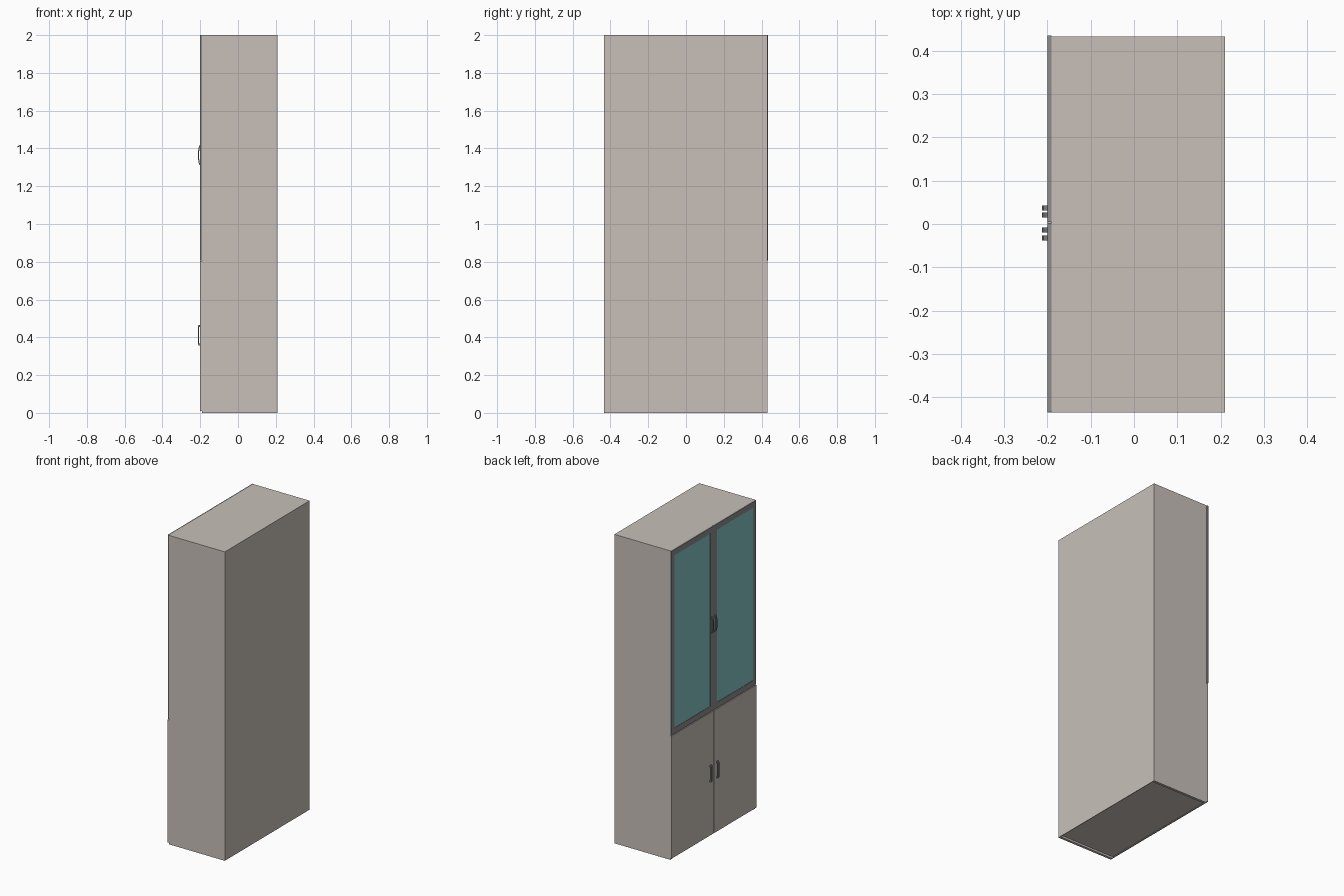
import bpy, math

if "Cube" in bpy.data.objects:
    bpy.data.objects.remove(bpy.data.objects["Cube"])


def mat(name, r, g, b):
    m = bpy.data.materials.new(name)
    m.diffuse_color = (r, g, b, 1)
    m.use_nodes = True
    m.node_tree.nodes["Principled BSDF"].inputs["Base Color"].default_value = m.diffuse_color
    return m


BEIGE = mat("warm_beige", 0.58, 0.53, 0.485)
GREY = mat("frame_grey", 0.27, 0.26, 0.26)
GLASS = mat("teal_glass", 0.225, 0.55, 0.55)
METAL = mat("handle_grey", 0.2, 0.21, 0.21)


def mesh_object(name, verts, faces, material):
    me = bpy.data.meshes.new(name)
    me.from_pydata(verts, [], faces)
    me.materials.append(material)
    ob = bpy.data.objects.new(name, me)
    bpy.context.collection.objects.link(ob)
    return ob


def box(name, x, y, z, material):
    v = [(a, b, c) for a in x for b in y for c in z]
    f = [(0, 1, 3, 2), (4, 6, 7, 5), (0, 4, 5, 1),
         (2, 3, 7, 6), (0, 2, 6, 4), (1, 5, 7, 3)]
    return mesh_object(name, v, f, material)


def strip(name, outer, inner, y0, y1, material):
    """Solid between two (x, z) paths, extruded along y."""
    n = len(outer)
    ring = outer + inner[::-1]
    m = len(ring)
    v = [(x, y, z) for y in (y0, y1) for x, z in ring]
    f = [(i, (i + 1) % m, m + (i + 1) % m, m + i) for i in range(m)]
    for i in range(n - 1):
        a, b, c, d = i, i + 1, m - 2 - i, m - 1 - i
        f += [(d, c, b, a), (m + a, m + b, m + c, m + d)]
    return mesh_object(name, v, f, material)


# Carcass panels; the doors face -x
W0, W1, T = -0.435, 0.432, 0.016
box("side_panel_right", (-0.19, 0.206), (W0, W0 + T), (0, 2), BEIGE)
box("side_panel_left", (-0.19, 0.206), (W1 - T, W1), (0, 2), BEIGE)
box("back_panel", (0.206, 0.21), (W0, W1), (0, 2), BEIGE)
for name, z in (("bottom_panel", 0.012), ("middle_shelf", 0.797), ("top_panel", 2 - T)):
    box(name, (-0.19, 0.206), (W0 + T, W1 - T), (z, z + T), BEIGE)

# Lower solid doors
for side, y in (("left", (0.002, W1)), ("right", (W0, -0.002))):
    box("lower_door_" + side, (-0.2, -0.19), y, (0.01, 0.803), BEIGE)

# Upper framed glass doors
Z0, Z1, RAIL, STILE = 0.808, 2.0, 0.037, 0.031
for side, (y0, y1) in (("left", (0.005, 0.435)), ("right", (-0.432, 0.002))):
    fx = (-0.2, -0.19)
    box(f"glass_door_{side}_stile_a", fx, (y0, y0 + STILE), (Z0, Z1), GREY)
    box(f"glass_door_{side}_stile_b", fx, (y1 - STILE, y1), (Z0, Z1), GREY)
    box(f"glass_door_{side}_bottom_rail", fx, (y0 + STILE, y1 - STILE), (Z0, Z0 + RAIL), GREY)
    box(f"glass_door_{side}_top_rail", fx, (y0 + STILE, y1 - STILE), (Z1 - RAIL, Z1), GREY)
    box(f"glass_pane_{side}", (-0.198, -0.192), (y0 + STILE, y1 - STILE),
        (Z0 + RAIL, Z1 - RAIL), GLASS)


# Bowed upper handles
def bow(depth, half):
    return [(-0.2 - depth * math.sin(math.pi * i / 10),
             1.365 - half * math.cos(math.pi * i / 10)) for i in range(11)]


for side, y in (("left", 0.0205), ("right", -0.014)):
    strip("upper_handle_" + side, bow(0.012, 0.055), bow(0.006, 0.046),
          y - 0.006, y + 0.006, METAL)

# Bracket-shaped lower handles
outer = [(-0.2, 0.358), (-0.209, 0.358), (-0.212, 0.364),
         (-0.212, 0.460), (-0.209, 0.466), (-0.2, 0.466)]
inner = [(-0.2, 0.368), (-0.206, 0.368), (-0.207, 0.370),
         (-0.207, 0.454), (-0.206, 0.456), (-0.2, 0.456)]
for side, y in (("left", 0.037), ("right", -0.032)):
    strip("lower_handle_" + side, outer, inner, y - 0.006, y + 0.006, METAL)
